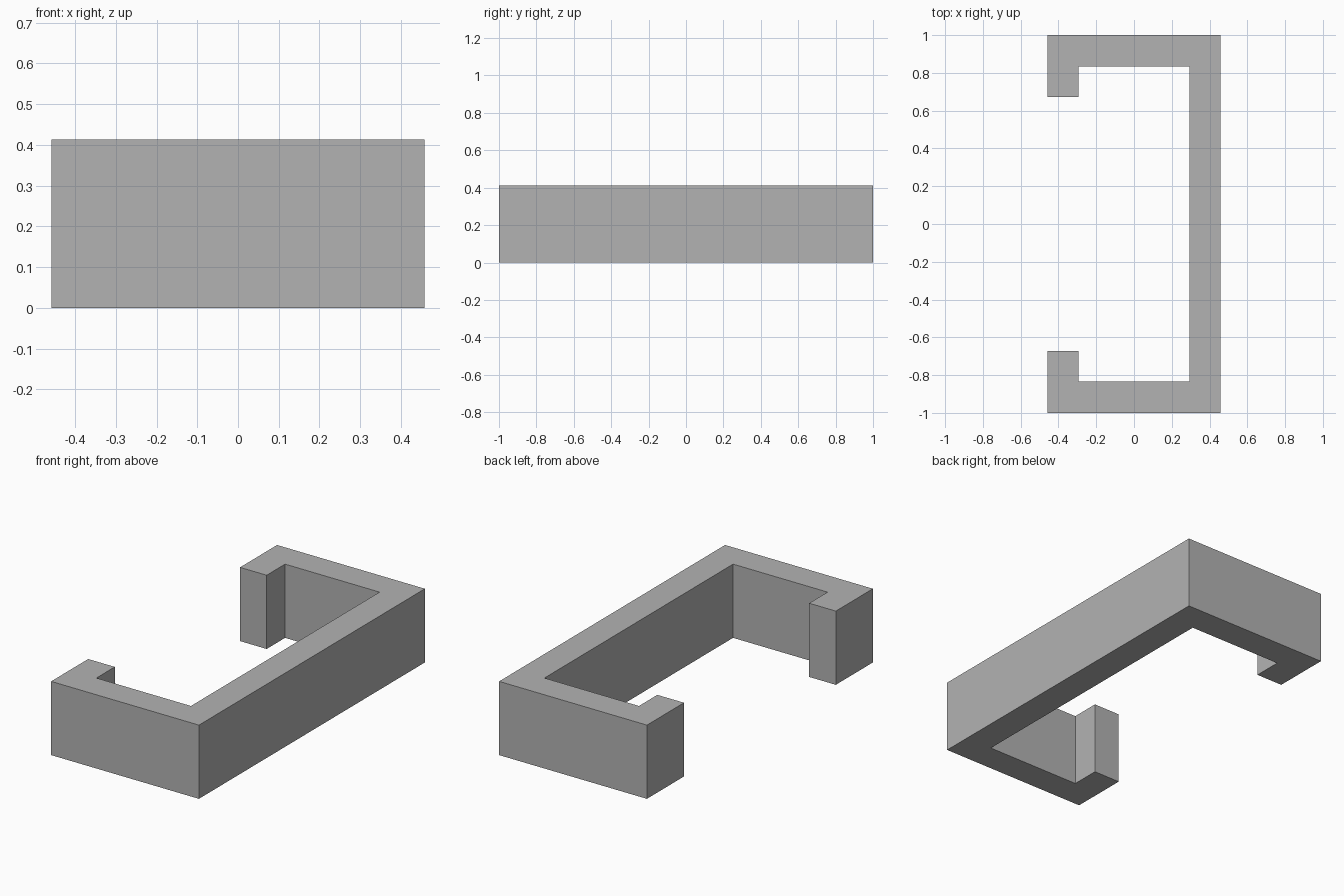
import bpy
import bmesh

cube = bpy.data.objects.get("Cube")
if cube:
    bpy.data.objects.remove(cube, do_unlink=True)

HALF_WIDTH, HALF_LENGTH, HEIGHT = 0.458, 1.0, 0.413
WALL, LIP = 0.165, 0.328

# Plain grey finish
grey = bpy.data.materials.new("plain grey")
grey.use_nodes = True
colour = (0.45, 0.45, 0.45, 1.0)
grey.diffuse_color = colour
grey.node_tree.nodes["Principled BSDF"].inputs["Base Color"].default_value = colour

# Half of the lipped channel section, mirrored across y = 0
inner_x, inner_y = HALF_WIDTH - WALL, HALF_LENGTH - WALL
half = [
    (HALF_WIDTH, HALF_LENGTH),
    (-HALF_WIDTH, HALF_LENGTH),
    (-HALF_WIDTH, HALF_LENGTH - LIP),
    (-inner_x, HALF_LENGTH - LIP),
    (-inner_x, inner_y),
    (inner_x, inner_y),
]
section = half + [(x, -y) for x, y in reversed(half)]

# Extrude the section upward into a solid bar
bm = bmesh.new()
base = bm.faces.new([bm.verts.new((x, y, 0)) for x, y in section])
result = bmesh.ops.extrude_face_region(bm, geom=[base], use_keep_orig=True)
top = [v for v in result["geom"] if isinstance(v, bmesh.types.BMVert)]
bmesh.ops.translate(bm, verts=top, vec=(0, 0, HEIGHT))
bmesh.ops.recalc_face_normals(bm, faces=bm.faces)

mesh = bpy.data.meshes.new("lipped_channel")
bm.to_mesh(mesh)
bm.free()
mesh.materials.append(grey)
channel = bpy.data.objects.new("lipped_channel", mesh)
bpy.context.collection.objects.link(channel)
